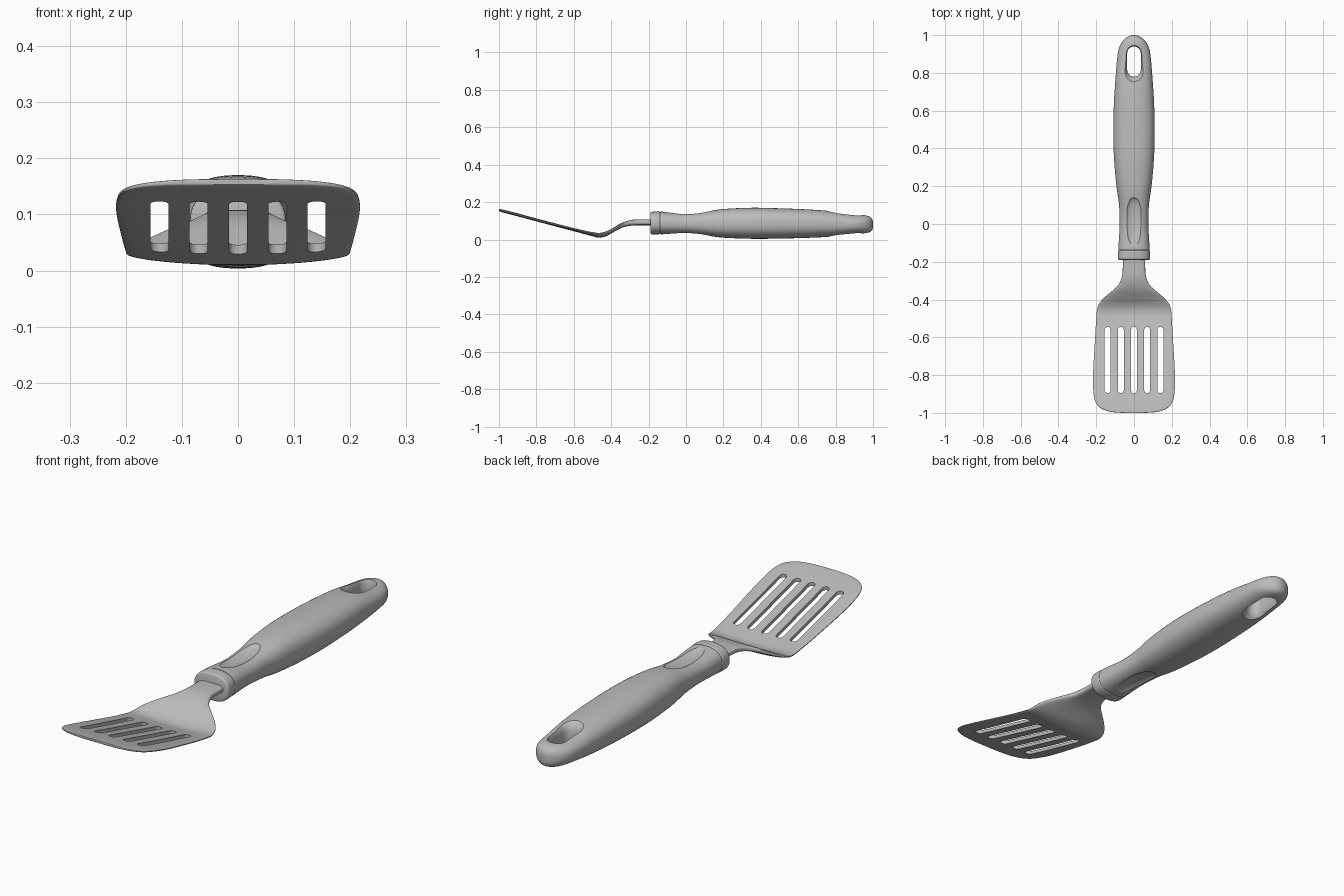
import bpy, bmesh, math

cube = bpy.data.objects.get("Cube")
if cube:
    bpy.data.objects.remove(cube, do_unlink=True)

grey = bpy.data.materials.new("grey_plastic")
grey.use_nodes = True
COLOUR = (0.5, 0.5, 0.5, 1)
grey.diffuse_color = COLOUR
grey.node_tree.nodes["Principled BSDF"].inputs["Base Color"].default_value = COLOUR


def smooth_path(points, steps=5):
    """Catmull-Rom through rows of numbers."""
    rows = []
    last = len(points) - 1
    for i in range(last):
        a, b, c, d = (points[max(0, min(last, i + k))] for k in (-1, 0, 1, 2))
        for s in range(steps):
            t = s / steps
            rows.append([q + 0.5 * t * (r - p + t * (2 * p - 5 * q + 4 * r - u
                         + t * (3 * (q - r) + u - p)))
                         for p, q, r, u in zip(a, b, c, d)])
    rows.append(points[last])
    return rows


def skin(bm, rings):
    """Join rings of points into a closed tube."""
    loops = [[bm.verts.new(p) for p in ring] for ring in rings]
    n = len(loops[0])
    for a, b in zip(loops, loops[1:]):
        for i in range(n):
            j = (i + 1) % n
            bm.faces.new((a[i], a[j], b[j], b[i]))
    bm.faces.new(loops[0])
    bm.faces.new(loops[-1])


def finish(name, bm):
    bmesh.ops.recalc_face_normals(bm, faces=bm.faces)
    mesh = bpy.data.meshes.new(name)
    bm.to_mesh(mesh)
    bm.free()
    mesh.materials.append(grey)
    obj = bpy.data.objects.new(name, mesh)
    bpy.context.collection.objects.link(obj)
    return obj


def section(y, half_w, low, high, power, bow=0, n=56):
    """Superellipse cross-section, optionally lifted towards its sides."""
    ring = []
    for i in range(n):
        a = 2 * math.pi * (i + 0.5) / n
        c, s = math.cos(a), math.sin(a)
        x = half_w * math.copysign(abs(c) ** (2 / power), c)
        z = (low + high) / 2 + (high - low) / 2 * math.copysign(abs(s) ** (2 / power), s)
        ring.append((x, y, z + bow * x * x))
    return ring


def slot_ring(x, y0, y1, r, z, n=12):
    """Outline of a slot with round ends, running along y."""
    ring = []
    for end, start in ((y1 - r, 0), (y0 + r, math.pi)):
        for i in range(n + 1):
            a = start + math.pi * i / n
            ring.append((x + r * math.cos(a), end + r * math.sin(a), z))
    return ring


def cut(obj, cutter):
    cutter.hide_render = True
    mod = obj.modifiers.new("cut", "BOOLEAN")
    mod.operation = "DIFFERENCE"
    mod.solver = "EXACT"
    mod.object = cutter
    bpy.context.view_layer.objects.active = obj
    bpy.ops.object.modifier_apply(modifier=mod.name)
    bpy.data.objects.remove(cutter, do_unlink=True)


def shade(obj, angle):
    bpy.ops.object.select_all(action="DESELECT")
    obj.select_set(True)
    bpy.context.view_layer.objects.active = obj
    bpy.ops.object.shade_smooth_by_angle(angle=math.radians(angle))


# Handle: y, half width, underside, top
grip = [
    (-0.19, 0.077, 0.036, 0.14), (-0.183, 0.085, 0.028, 0.148),
    (-0.145, 0.084, 0.028, 0.149), (-0.138, 0.081, 0.031, 0.146),
    (-0.131, 0.083, 0.028, 0.149), (-0.08, 0.08, 0.03, 0.145),
    (0.0, 0.076, 0.03, 0.14), (0.1, 0.079, 0.022, 0.149),
    (0.2, 0.093, 0.01, 0.163), (0.35, 0.106, 0.004, 0.17),
    (0.5, 0.11, 0.005, 0.167), (0.65, 0.106, 0.009, 0.161),
    (0.77, 0.098, 0.015, 0.152), (0.86, 0.091, 0.025, 0.138),
    (0.92, 0.083, 0.031, 0.132), (0.96, 0.066, 0.034, 0.129),
    (0.985, 0.043, 0.041, 0.121), (0.997, 0.02, 0.054, 0.106),
    (1.0, 0.006, 0.07, 0.09)]
bm = bmesh.new()
skin(bm, [section(*row, 2.4) for row in smooth_path(grip)])
handle = finish("handle", bm)

# Hanging hole with a flared rim
bm = bmesh.new()
flare = [(-0.08, 0.035), (-0.06, 0.014), (-0.05, 0.006), (-0.035, 0.0),
         (0.035, 0.0), (0.05, 0.006), (0.06, 0.014), (0.08, 0.035)]
skin(bm, [slot_ring(0, 0.78 - o, 0.94 + o, 0.036 + o, 0.082 + z) for z, o in flare])
cut(handle, finish("hole_cutter", bm))

# Thumb dimples above and below
for z in (0.157, 0.014):
    bm = bmesh.new()
    bmesh.ops.create_uvsphere(bm, u_segments=48, v_segments=32, radius=1)
    for v in bm.verts:
        v.co = (v.co.x * 0.053, v.co.y * 0.13 + 0.01, v.co.z * 0.03 + z)
    cut(handle, finish("dimple_cutter", bm))
shade(handle, 35)

# Blade and neck: y, half width, underside, top, bow
sheet = [
    (-1.0, 0.06, 0.153, 0.163, 0), (-0.995, 0.12, 0.15, 0.163, 0),
    (-0.98, 0.168, 0.145, 0.16, 0), (-0.95, 0.2, 0.137, 0.153, 0),
    (-0.9, 0.214, 0.124, 0.14, 0), (-0.8, 0.217, 0.097, 0.113, 0),
    (-0.6, 0.206, 0.044, 0.06, 0.1), (-0.5, 0.2, 0.017, 0.034, 0.25),
    (-0.47, 0.198, 0.01, 0.029, 0.3), (-0.445, 0.194, 0.012, 0.032, 0.3),
    (-0.42, 0.184, 0.021, 0.042, 0.3), (-0.39, 0.158, 0.038, 0.061, 0.2),
    (-0.355, 0.117, 0.057, 0.083, 0.1), (-0.325, 0.085, 0.068, 0.096, 0),
    (-0.29, 0.067, 0.074, 0.105, 0), (-0.25, 0.06, 0.076, 0.108, 0),
    (-0.14, 0.06, 0.076, 0.108, 0)]
bm = bmesh.new()
skin(bm, [section(y, w, lo, hi, 3.5, bow) for y, w, lo, hi, bow in smooth_path(sheet)])
blade = finish("slotted_blade", bm)

# Five slots through the blade
bm = bmesh.new()
for i in range(-2, 3):
    skin(bm, [slot_ring(i * 0.07, -0.895, -0.545, 0.016, z) for z in (-0.1, 0.3)])
cut(blade, finish("slot_cutter", bm))
shade(blade, 40)
